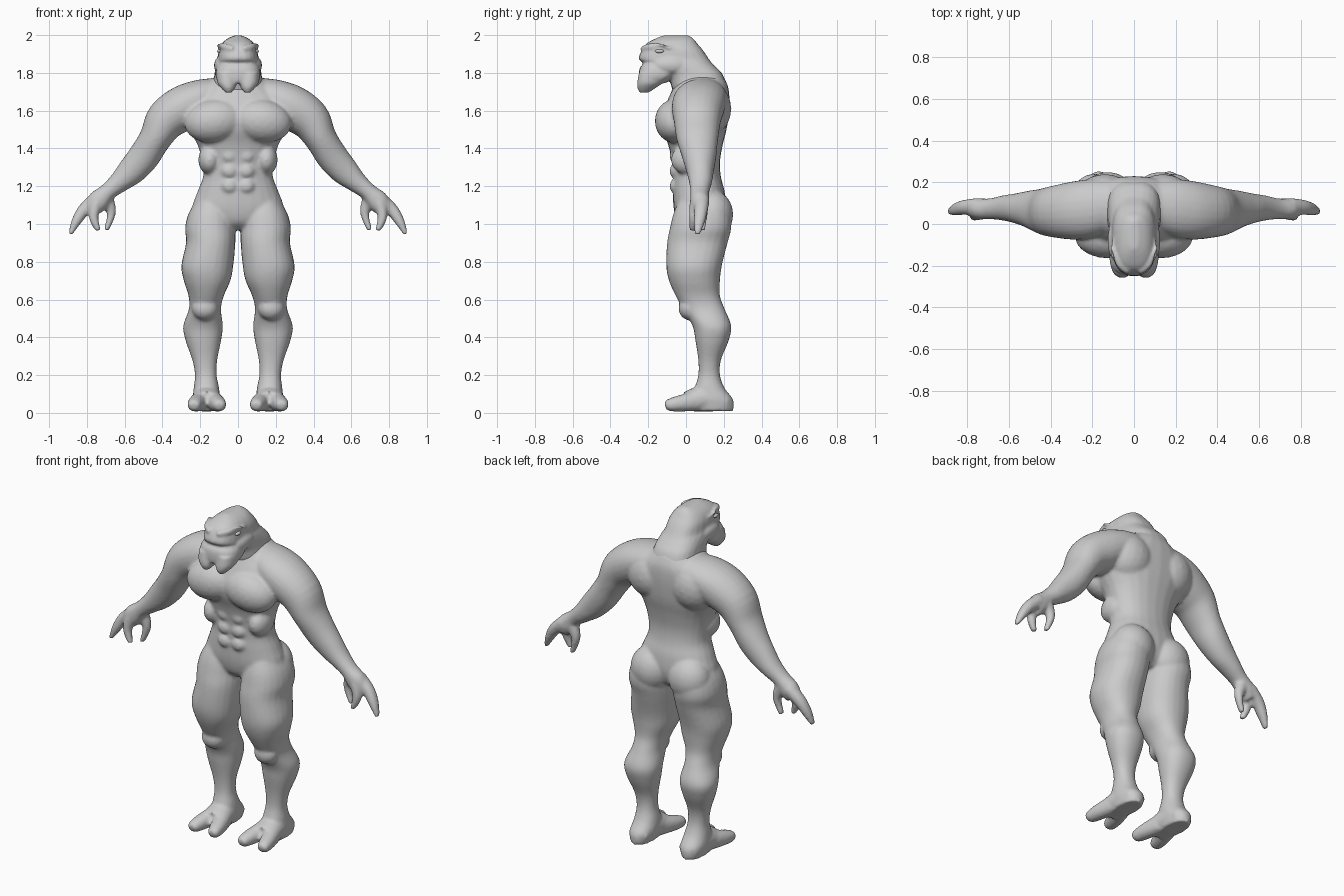
import bpy, bmesh, math
from mathutils import Vector, Matrix

skin = bpy.data.materials.new("grey_skin")
skin.diffuse_color = (0.6, 0.6, 0.6, 1)
SEG = 24


def refine(rows, steps=4):
    """Catmull-Rom interpolation between key sections."""
    out = []
    for i in range(len(rows) - 1):
        p0, p1 = rows[max(i - 1, 0)], rows[i]
        p2, p3 = rows[i + 1], rows[min(i + 2, len(rows) - 1)]
        for k in range(steps):
            t = k / steps
            out.append([0.5 * (2 * b + (c - a) * t + (2 * a - 5 * b + 4 * c - d) * t * t
                               + (3 * b - a - 3 * c + d) * t ** 3)
                        for a, b, c, d in zip(p0, p1, p2, p3)])
    return out + [list(rows[-1])]


def skin_rings(bm, rings):
    loops = [[bm.verts.new(p) for p in ring] for ring in rings]
    for a, b in zip(loops, loops[1:]):
        for i in range(SEG):
            j = (i + 1) % SEG
            bm.faces.new((a[i], a[j], b[j], b[i]))
    bm.faces.new(loops[0][::-1])
    bm.faces.new(loops[-1])


def oval(power):
    for i in range(SEG):
        a = 2 * math.pi * i / SEG
        c, s = math.cos(a), math.sin(a)
        yield (math.copysign(abs(c) ** (2 / power), c),
               math.copysign(abs(s) ** (2 / power), s))


def stack(bm, rows, s=1, power=2.2):
    """Level sections: z, x0, x1, y0, y1."""
    skin_rings(bm, [[Vector((s * ((x0 + x1) / 2 + c * (x1 - x0) / 2),
                             (y0 + y1) / 2 + n * (y1 - y0) / 2, z))
                     for c, n in oval(power)] for z, x0, x1, y0, y1 in refine(rows)])


def tube(bm, rows, s=1, across=(0, 1, 0)):
    """Sections square to a path: x, y, z, half height, half depth along 'across'."""
    rows, side, rings = refine(rows), Vector(across), []
    for i, r in enumerate(rows):
        t = Vector(rows[min(i + 1, len(rows) - 1)][:3]) - Vector(rows[max(i - 1, 0)][:3])
        u = side.cross(t).normalized()
        ring = [Vector(r[:3]) + u * c * r[3] + side * n * r[4] for c, n in oval(2.1)]
        rings.append([Vector((s * p.x, p.y, p.z)) for p in ring])
    skin_rings(bm, rings)


def blob(bm, centre, radii, s=1, tilt=0):
    m = (Matrix.Translation((s * centre[0], centre[1], centre[2]))
         @ Matrix.Rotation(s * tilt, 4, 'Y') @ Matrix.Diagonal((*radii, 1)))
    bmesh.ops.create_icosphere(bm, subdivisions=3, radius=1, matrix=m)


def finish(bm, name, voxel=None, smooth=4):
    bmesh.ops.recalc_face_normals(bm, faces=bm.faces)
    for f in bm.faces:
        f.smooth = True
    me = bpy.data.meshes.new(name)
    bm.to_mesh(me)
    bm.free()
    me.materials.append(skin)
    ob = bpy.data.objects.new(name, me)
    bpy.context.collection.objects.link(ob)
    if voxel:
        r = ob.modifiers.new("fuse", 'REMESH')
        r.mode, r.voxel_size, r.use_smooth_shade = 'VOXEL', voxel, True
        m = ob.modifiers.new("soften", 'SMOOTH')
        m.factor, m.iterations = 0.5, smooth


# ---- body: torso, arms, legs fused together
body = bmesh.new()
stack(body, [(z, -w, w, f, b) for z, w, f, b in (
    (0.97, 0.07, 0.0, 0.15), (1.01, 0.17, -0.045, 0.19), (1.08, 0.24, -0.065, 0.21),
    (1.17, 0.215, -0.07, 0.205), (1.25, 0.185, -0.07, 0.185), (1.33, 0.19, -0.075, 0.18),
    (1.42, 0.215, -0.095, 0.195), (1.5, 0.26, -0.125, 0.215), (1.57, 0.29, -0.13, 0.225),
    (1.65, 0.28, -0.1, 0.23), (1.72, 0.2, -0.07, 0.225), (1.78, 0.12, -0.05, 0.2))])

for s in (1, -1):
    # chest, shoulder blades, belly, flank and seat muscles
    blob(body, (0.125, -0.06, 1.545), (0.16, 0.105, 0.115), s, 0.15)
    blob(body, (0.14, 0.11, 1.61), (0.15, 0.13, 0.15), s, 0.3)
    for z in (1.2, 1.28, 1.36):
        blob(body, (0.045, -0.05, z), (0.045, 0.037, 0.042), s)
    blob(body, (0.15, 0.01, 1.34), (0.06, 0.09, 0.08), s)
    blob(body, (0.125, 0.14, 1.05), (0.125, 0.11, 0.13), s)

    # arm from the collar to the palm
    tube(body, [(0.10, 0.09, 1.685, 0.09, 0.12), (0.2, 0.075, 1.66, 0.105, 0.14),
                (0.29, 0.065, 1.615, 0.118, 0.14), (0.38, 0.06, 1.55, 0.11, 0.125),
                (0.44, 0.06, 1.45, 0.085, 0.11), (0.50, 0.07, 1.355, 0.083, 0.09),
                (0.565, 0.075, 1.28, 0.075, 0.072), (0.63, 0.077, 1.22, 0.056, 0.06),
                (0.69, 0.073, 1.17, 0.046, 0.05), (0.74, 0.072, 1.12, 0.058, 0.05),
                (0.77, 0.07, 1.08, 0.045, 0.04)], s)
    # long finger, short finger, thumb
    tube(body, [(0.75, 0.085, 1.13, 0.04, 0.04), (0.815, 0.08, 1.075, 0.034, 0.036),
                (0.858, 0.07, 1.01, 0.025, 0.03), (0.888, 0.06, 0.945, 0.01, 0.016)], s)
    tube(body, [(0.745, 0.05, 1.12, 0.03, 0.03), (0.765, 0.042, 1.04, 0.026, 0.026),
                (0.74, 0.035, 0.965, 0.014, 0.016)], s)
    tube(body, [(0.7, 0.085, 1.14, 0.04, 0.035), (0.67, 0.09, 1.06, 0.024, 0.026),
                (0.698, 0.085, 0.967, 0.014, 0.016)], s)

    # leg from hip to sole
    stack(body, [(1.14, 0.06, 0.21, -0.03, 0.18), (1.06, 0.025, 0.26, -0.065, 0.23),
                 (0.98, 0.014, 0.28, -0.085, 0.24), (0.9, 0.014, 0.275, -0.1, 0.22),
                 (0.78, 0.025, 0.3, -0.105, 0.19), (0.7, 0.04, 0.287, -0.09, 0.18),
                 (0.62, 0.075, 0.262, -0.055, 0.18), (0.55, 0.09, 0.26, -0.015, 0.205),
                 (0.46, 0.08, 0.29, 0.035, 0.24), (0.38, 0.09, 0.277, 0.05, 0.225),
                 (0.28, 0.11, 0.242, 0.065, 0.185), (0.2, 0.113, 0.228, 0.065, 0.18),
                 (0.13, 0.1, 0.235, 0.045, 0.205), (0.07, 0.097, 0.24, 0.03, 0.25),
                 (0.01, 0.11, 0.23, 0.04, 0.25)], s)
    blob(body, (0.175, 0.02, 0.555), (0.07, 0.06, 0.065), s)
    # foot and its two broad toes
    tube(body, [(0.168, 0.22, 0.055, 0.045, 0.06), (0.167, 0.1, 0.075, 0.07, 0.075),
                (0.166, 0.0, 0.06, 0.052, 0.08)], s, (1, 0, 0))
    for tip in (0.1, 0.23):
        mid = (tip + 0.166) / 2
        tube(body, [(mid, 0.07, 0.065, 0.055, 0.045), (tip * 0.8 + 0.033, -0.02, 0.052, 0.045, 0.046),
                    (tip, -0.085, 0.042, 0.034, 0.037), (tip, -0.11, 0.037, 0.02, 0.024)],
             s, (1, 0, 0))
finish(body, "body", 0.01)

# ---- head with neck, brow and split jaw
head = bmesh.new()
stack(head, [(z, -w, w, f, b) for z, w, f, b in (
    (1.64, 0.13, -0.05, 0.2), (1.72, 0.135, -0.075, 0.215), (1.79, 0.125, -0.1, 0.195),
    (1.83, 0.12, -0.17, 0.16), (1.855, 0.115, -0.225, 0.135), (1.875, 0.108, -0.25, 0.12),
    (1.92, 0.102, -0.235, 0.09), (1.955, 0.085, -0.21, 0.06), (1.98, 0.058, -0.165, 0.04),
    (1.998, 0.02, -0.12, 0.015))], power=2.7)
stack(head, [(z, -w, w, f, b) for z, w, f, b in (
    (1.85, 0.1, -0.225, -0.02), (1.825, 0.115, -0.245, -0.02),
    (1.78, 0.118, -0.25, -0.06), (1.745, 0.1, -0.245, -0.11))], power=2.8)
for s in (1, -1):
    # jaw lobe, brow ridge, cheek
    stack(head, [(1.8, 0.005, 0.115, -0.25, -0.08), (1.75, 0.005, 0.11, -0.258, -0.12),
                 (1.72, 0.015, 0.09, -0.257, -0.16), (1.695, 0.035, 0.065, -0.245, -0.2)], s)
    tube(head, [(0.03, -0.225, 1.925, 0.018, 0.02), (0.08, -0.185, 1.94, 0.018, 0.022),
                (0.1, -0.12, 1.942, 0.015, 0.018), (0.09, -0.05, 1.93, 0.01, 0.012)], s)
    blob(head, (0.095, -0.08, 1.84), (0.032, 0.09, 0.045), s)
finish(head, "head", 0.008, 3)

# ---- eyes
for s, name in ((1, "eye_left"), (-1, "eye_right")):
    eye = bmesh.new()
    blob(eye, (0.098, -0.14, 1.915), (0.012, 0.024, 0.01), s)
    finish(eye, name)
